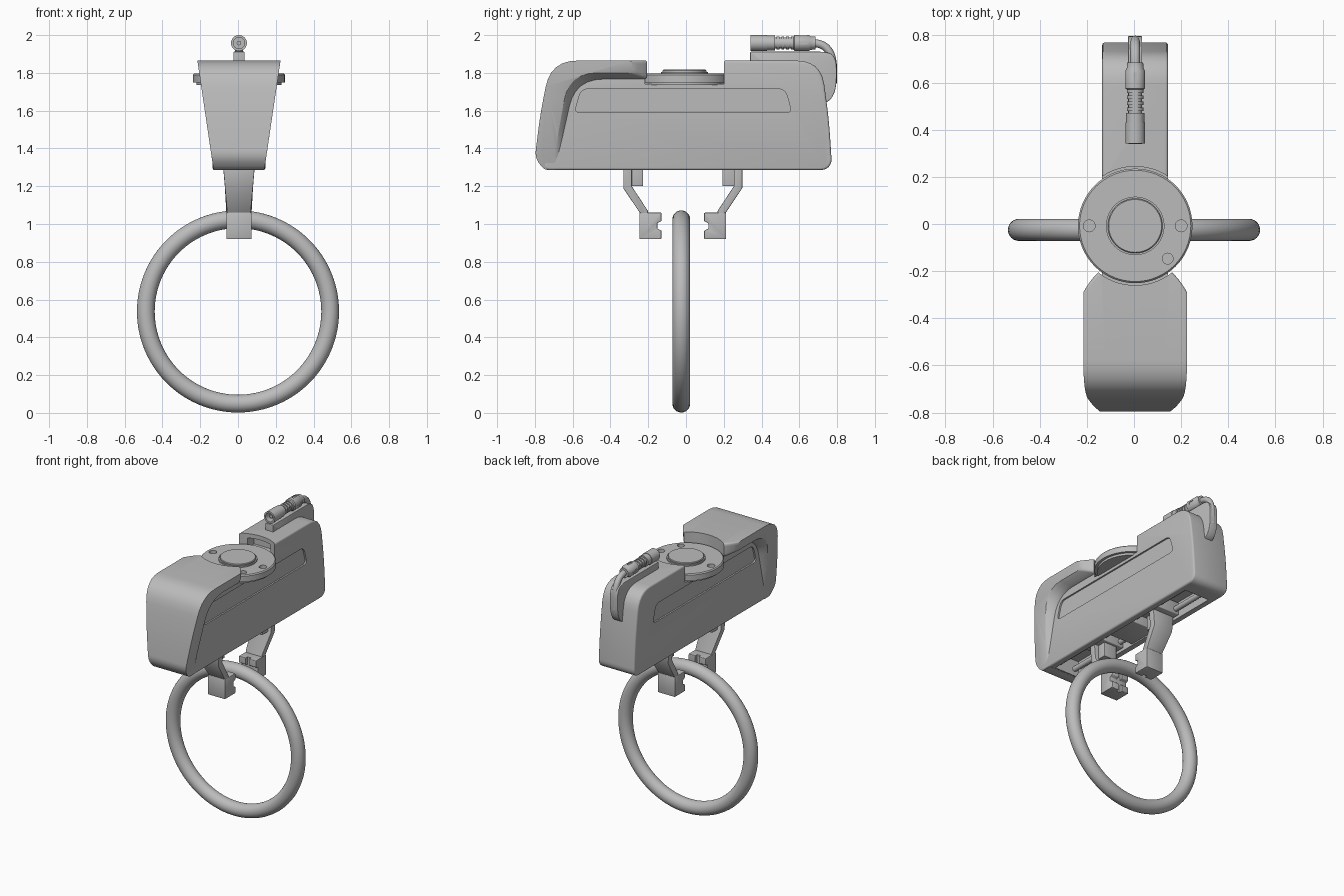
import bpy, bmesh, math
from mathutils import Vector

if "Cube" in bpy.data.objects:
    bpy.data.objects.remove(bpy.data.objects["Cube"])

grey = bpy.data.materials.new("light grey")
grey.use_nodes = True
COLOUR = (0.5, 0.5, 0.5, 1)
grey.diffuse_color = COLOUR
grey.node_tree.nodes["Principled BSDF"].inputs["Base Color"].default_value = COLOUR
CX = 0.005                       # centre line of the gripper
MID = -0.017                     # plane between the two fingers
FLANGE_Y = -0.008


def loft(name, rings):
    """Skin a row of equal rings and close both ends."""
    bm = bmesh.new()
    rows = [[bm.verts.new(p) for p in ring] for ring in rings]
    n = len(rows[0])
    for a, b in zip(rows, rows[1:]):
        for i in range(n):
            bm.faces.new((a[i], a[(i + 1) % n], b[(i + 1) % n], b[i]))
    bm.faces.new(rows[0])
    bm.faces.new(rows[-1])
    bmesh.ops.recalc_face_normals(bm, faces=bm.faces)
    mesh = bpy.data.meshes.new(name)
    bm.to_mesh(mesh)
    bm.free()
    mesh.materials.append(grey)
    ob = bpy.data.objects.new(name, mesh)
    bpy.context.collection.objects.link(ob)
    return ob


def fillet(points, steps=6):
    """Round the corners of a (y, z, radius) outline."""
    out = []
    for i, (y, z, r) in enumerate(points):
        p = Vector((y, z))
        if r == 0:
            out.append(p)
            continue
        ends = []
        for q in (points[i - 1], points[(i + 1) % len(points)]):
            d = Vector(q[:2]) - p
            ends.append(p + d.normalized() * min(r, d.length * 0.49))
        for k in range(steps + 1):
            t = k / steps
            out.append(ends[0] * (1 - t) ** 2 + p * 2 * t * (1 - t) + ends[1] * t * t)
    return out


def slab(name, points, x0, x1):
    """Extrude a side outline across x."""
    pts = fillet(points)
    return loft(name, [[(x, p.x, p.y) for p in pts] for x in (x0, x1)])


def box(name, x, y, z):
    return slab(name, [(y[0], z[0], 0), (y[1], z[0], 0), (y[1], z[1], 0), (y[0], z[1], 0)], *x)


def lathe(name, profile, centre, axis="z", n=48):
    """Turn a (distance, radius) profile about an axis."""
    rings = []
    for t, r in profile:
        ring = []
        for i in range(n):
            a = math.tau * i / n
            u, v = r * math.cos(a), r * math.sin(a)
            ring.append(Vector(centre) + Vector((u, v, t) if axis == "z" else (u, t, v)))
        rings.append(ring)
    return loft(name, rings)


def finish(ob, bevel=0, cutters=(), segments=3):
    """Bevel, cut, then shade smooth with sharp edges kept."""
    if bevel:
        m = ob.modifiers.new("bevel", "BEVEL")
        m.width, m.segments, m.limit_method = bevel, segments, "ANGLE"
        m.angle_limit = math.radians(40)
    for c in cutters:
        c.hide_render = True
        m = ob.modifiers.new("cut", "BOOLEAN")
        m.operation, m.object, m.solver = "DIFFERENCE", c, "EXACT"
    deps = bpy.context.evaluated_depsgraph_get()
    mesh = bpy.data.meshes.new_from_object(ob.evaluated_get(deps))
    ob.modifiers.clear()
    ob.data = mesh
    bpy.ops.object.select_all(action="DESELECT")
    ob.select_set(True)
    bpy.context.view_layer.objects.active = ob
    bpy.ops.object.shade_smooth_by_angle(angle=math.radians(32))
    return ob


# Cutters for the housing
well = lathe("well_cutter", [(1.742, 0.252), (2.1, 0.252)], (CX, FLANGE_Y, 0), n=64)
slot = box("slot_cutter", (CX - 0.09, CX + 0.09), (0.15, 0.3), (1.765, 1.835))
channel = box("channel_cutter", (CX - 0.095, CX + 0.095), (-0.66, 0.63), (1.2, 1.40))
panel = [(-0.59, 1.59, 0.03), (0.56, 1.59, 0.03), (0.525, 1.715, 0.04), (-0.555, 1.715, 0.04)]
panels = [slab("panel_cutter", panel, CX + s * 0.129, CX + s * 0.3) for s in (-1, 1)]

# Main housing
housing = slab("housing", [
    (-0.76, 1.286, 0.04), (0.74, 1.286, 0.03), (0.772, 1.32, 0.03), (0.757, 1.55, 0.1),
    (0.715, 1.865, 0.13), (0.15, 1.865, 0), (0.15, 1.80, 0), (-0.66, 1.80, 0.1)],
    CX - 0.14, CX + 0.14)
finish(housing, 0.022, [well, slot, channel] + panels)

# Flared front hood, wider towards the top, with a lip along its lower edge
front = [(-0.75, 1.285, 0.03), (-0.80, 1.35, 0.04), (-0.772, 1.58, 0.1),
         (-0.715, 1.865, 0.14)]
root = fillet(front + [(-0.19, 1.865, 0), (-0.19, 1.765, 0), (-0.585, 1.765, 0.15),
                       (-0.66, 1.40, 0.1), (-0.67, 1.285, 0)])
lip = fillet(front + [(-0.285, 1.865, 0.02), (-0.285, 1.80, 0.02), (-0.62, 1.80, 0.15),
                      (-0.69, 1.40, 0.1), (-0.70, 1.285, 0)])
root_back = fillet(front + [(-0.19, 1.865, 0.02), (-0.19, 1.765, 0.02), (-0.585, 1.765, 0.15),
                            (-0.66, 1.40, 0.1), (-0.67, 1.285, 0)])


def flare(z):
    return 0.135 + 0.148 * (z - 1.29)


def blend(side, k):
    """Ring part way from the root to the lip."""
    ring = []
    for a, b in zip(root_back, lip):
        p = a.lerp(b, k ** 1.6)
        ring.append((CX + side * (0.128 + (flare(p.y) - 0.128) * k), p.x, p.y))
    return ring


steps = [i / 5 for i in range(6)]
hood = loft("hood", [blend(-1, k) for k in reversed(steps)] + [blend(1, k) for k in steps])
hood_channel = box("hood_cutter", (CX - 0.095, CX + 0.095), (-0.66, -0.5), (1.2, 1.40))
finish(hood, 0.018, [well, hood_channel])

# Guide rails, centre block and finger carriages in the open underside
for s in (-1, 1):
    x = CX + s * 0.065
    finish(lathe("guide_rail", [(-0.67, 0.018), (0.64, 0.018)], (x, 0, 1.335), "y", 16))
finish(box("centre_block", (CX - 0.1, CX + 0.1), (-0.13, 0.1), (1.295, 1.41)), 0.005)

# Mounting flange with bolt holes and raised hub
holes = [lathe("hole_cutter", [(1.77, r), (1.9, r)], (CX + x, y, 0), n=24)
         for x, y, r in ((-0.195, -0.008, 0.025), (0.195, -0.008, 0.025), (0.138, -0.147, 0.023))]
flange = lathe("flange", [(1.735, 0.225), (1.75, 0.225), (1.75, 0.243), (1.79, 0.243),
                          (1.797, 0.236)], (CX, FLANGE_Y, 0), n=64)
finish(flange, 0, holes)
hub = [(1.78, 0.124), (1.806, 0.124), (1.806, 0.116), (1.813, 0.116), (1.817, 0.112)]
finish(lathe("hub", hub, (CX, FLANGE_Y, 0), n=64))

# Fingers, mirrored about the middle plane
arm = [(0.315, 1.34, 0), (0.315, 1.19, 0), (0.228, 1.06, 0), (0.228, 0.99, 0),
       (0.185, 0.99, 0), (0.185, 1.07, 0), (0.27, 1.20, 0), (0.27, 1.34, 0)]
pad = [(0.23, 0.92, 0), (0.113, 0.92, 0.006), (0.113, 0.965, 0.004), (0.135, 0.975, 0.004),
       (0.135, 1.005, 0.004), (0.113, 1.015, 0.004), (0.113, 1.06, 0.006), (0.23, 1.06, 0)]
for s, side in ((-1, "front"), (1, "back")):
    def place(pts):
        return [(MID + s * y, z, r) for y, z, r in pts]

    # tapered arm
    pts = fillet(place(arm))

    def arm_ring(d):
        return [(CX + d * (0.063 + 0.085 * max(0, p.y - 1.06)), p.x, p.y) for p in pts]
    finish(loft(side + "_finger_arm", [arm_ring(-1), arm_ring(1)]), 0.004, segments=2)

    # fingertip with crossed grooves
    ya, yb = sorted((MID + s * 0.08, MID + s * 0.135))
    groove = box("groove_cutter", (CX - 0.014, CX + 0.014), (ya, yb), (0.9, 1.1))
    tip = slab(side + "_fingertip", place(pad), CX - 0.067, CX + 0.067)
    finish(tip, 0.01, [groove], 2)
    bpy.data.objects.remove(groove)

    # jaw base and carriage
    ya, yb = sorted((MID + s * 0.21, MID + s * 0.275))
    finish(box(side + "_jaw_base", (CX - 0.05, CX + 0.05), (ya, yb), (1.20, 1.35)), 0.004)
    ya, yb = sorted((MID + s * 0.19, MID + s * 0.36))
    finish(box(side + "_carriage", (CX - 0.09, CX + 0.09), (ya, yb), (1.30, 1.39)), 0.005)

# Cable fin on the back
fin = slab("cable_fin", [
    (0.34, 1.84, 0), (0.34, 1.912, 0.005), (0.76, 1.912, 0.05), (0.797, 1.87, 0.05),
    (0.797, 1.72, 0.06), (0.765, 1.65, 0.04), (0.70, 1.63, 0)], CX - 0.03, CX + 0.03)
finish(fin, 0.008)

# Plug with ribs and a hollow end
plug = [(0.39, 0.03), (0.342, 0.03), (0.342, 0.042), (0.43, 0.042), (0.43, 0.039),
        (0.47, 0.039)]
for i in range(4):
    y = 0.47 + i * 0.025
    plug += [(y, 0.029), (y + 0.01, 0.029), (y + 0.01, 0.035), (y + 0.025, 0.035)]
plug += [(0.575, 0.042), (0.65, 0.042), (0.66, 0.036), (0.685, 0.034), (0.685, 0.015)]
plug_cuts = [box("plug_cutter", (CX + a, CX + b), (0.6, 0.64), (1.958 + c, 1.958 + d))
             for a, b, c, d in ((-0.008, 0.008, 0.037, 0.06), (0.037, 0.06, -0.008, 0.008),
                                (-0.06, -0.037, -0.008, 0.008))]
finish(lathe("plug", plug, (CX, 0, 1.958), "y", 32), 0, plug_cuts)
finish(lathe("plug_pin", [(0.36, 0.012), (0.4, 0.012)], (CX, 0, 1.958), "y", 16))

# Cable bending down into the fin
curve = bpy.data.curves.new("cable", "CURVE")
curve.dimensions, curve.bevel_depth, curve.bevel_resolution = "3D", 0.021, 4
spline = curve.splines.new("BEZIER")
spline.bezier_points.add(2)
for bp, (y, z, dy, dz) in zip(spline.bezier_points, (
        (0.66, 1.958, 0.05, 0), (0.765, 1.90, 0.02, -0.045), (0.777, 1.74, 0, -0.05))):
    bp.co = (CX, y, z)
    bp.handle_left, bp.handle_right = (CX, y - dy, z - dz), (CX, y + dy, z + dz)
curve.materials.append(grey)
cable = bpy.data.objects.new("cable", curve)
bpy.context.collection.objects.link(cable)

# Ring held below the fingers
bpy.ops.mesh.primitive_torus_add(major_radius=0.488, minor_radius=0.047, major_segments=96,
                                 minor_segments=24, location=(0, -0.025, 0.537),
                                 rotation=(math.pi / 2, 0, 0))
ring = bpy.context.object
ring.name = "ring"
ring.data.materials.append(grey)
bpy.ops.object.shade_smooth()

# Remove the cutters
for ob in [o for o in bpy.data.objects if "_cutter" in o.name]:
    bpy.data.objects.remove(ob)
